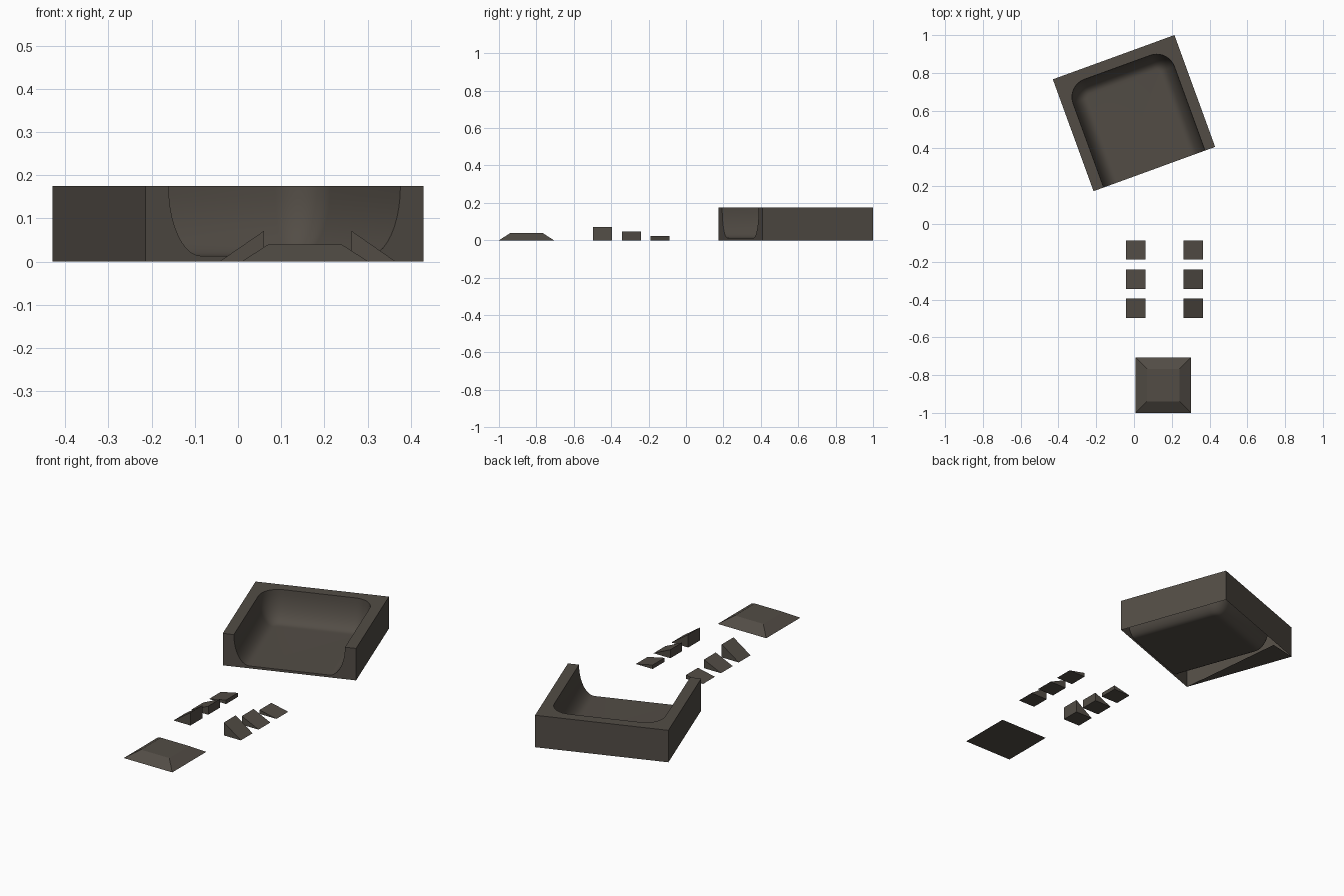
import bpy, bmesh, math
from mathutils import Matrix

if "Cube" in bpy.data.objects:
    bpy.data.objects.remove(bpy.data.objects["Cube"])

mat = bpy.data.materials.new("dark_concrete")
mat.diffuse_color = (0.085, 0.073, 0.06, 1)
mat.use_nodes = True
mat.node_tree.nodes["Principled BSDF"].inputs["Base Color"].default_value = mat.diffuse_color


def make(name, bm, smooth=False):
    bmesh.ops.recalc_face_normals(bm, faces=bm.faces)
    me = bpy.data.meshes.new(name)
    bm.to_mesh(me)
    bm.free()
    ob = bpy.data.objects.new(name, me)
    bpy.context.collection.objects.link(ob)
    me.materials.append(mat)
    if smooth:
        bpy.ops.object.select_all(action='DESELECT')
        ob.select_set(True)
        bpy.context.view_layer.objects.active = ob
        bpy.ops.object.shade_smooth_by_angle(angle=math.radians(35))
    return ob


# Bowl block: half width, half depth, height, rim, floor level, corner radius
W, D, H, RIM, FLOOR, R = 0.3425, 0.315, 0.175, 0.057, 0.013, 0.1
SPAN = 0.08  # horizontal reach of the curved transition


def u_path(t):
    """Open-front U outline with rounded back corners, moved inward by t."""
    a, b, r = W - RIM, D - RIM, R - t
    cx, cy = a - R, b - R
    arc = [math.radians(10 * i) for i in range(10)]
    right = [(a - t, -D)] + [(cx + r * math.cos(q), cy + r * math.sin(q)) for q in arc]
    return right + [(-x, y) for x, y in reversed(right)]


bm = bmesh.new()
rows = []
for k in range(11):
    q = math.pi / 2 * k / 10
    t = SPAN * (1 - math.cos(q))
    z = H - (H - FLOOR) * math.sin(q)
    rows.append([bm.verts.new((x, y, z)) for x, y in u_path(t)])
# curved walls and floor
for a, b in zip(rows, rows[1:]):
    for i in range(len(a) - 1):
        bm.faces.new((a[i], a[i + 1], b[i + 1], b[i]))
bm.faces.new(rows[-1])
# outer shell: front-right, back-right, back-left, front-left
corners = [(W, -D), (W, D), (-W, D), (-W, -D)]
low = [bm.verts.new((x, y, 0)) for x, y in corners]
top = [bm.verts.new((x, y, H)) for x, y in corners]
for i in range(3):
    bm.faces.new((low[i], low[i + 1], top[i + 1], top[i]))
bm.faces.new(top + rows[0][::-1])
# open front face following the bowl section
bm.faces.new([low[0], top[0]] + [r[0] for r in rows]
             + [r[-1] for r in reversed(rows)] + [top[3], low[3]])
# partial underside
bm.faces.new((low[2], low[3], bm.verts.new((-0.19, D - 0.02, 0))))
bowl = make("bowl_block", bm, True)
bowl.matrix_world = Matrix.Translation((0, 0.587, 0)) @ Matrix.Rotation(math.radians(20), 4, 'Z')


# Wedge ramps: mirrored pairs, high side facing the middle lane
def wedge(name, low_x, high_x, y0, y1, h):
    bm = bmesh.new()
    ends = [[bm.verts.new(p) for p in ((low_x, y, 0), (high_x, y, 0), (high_x, y, h))]
            for y in (y0, y1)]
    for e in ends:
        bm.faces.new(e)
    for i in range(3):
        j = (i + 1) % 3
        bm.faces.new((ends[0][i], ends[0][j], ends[1][j], ends[1][i]))
    make(name, bm)


for label, y, h in (("small", -0.138, 0.022), ("medium", -0.292, 0.047), ("large", -0.446, 0.071)):
    wedge(label + "_wedge_left", -0.043, 0.06, y - 0.051, y + 0.051, h)
    wedge(label + "_wedge_right", 0.365, 0.263, y - 0.051, y + 0.051, h)

# Low truncated pyramid
bm = bmesh.new()
bmesh.ops.create_cube(bm, size=1)
for v in bm.verts:
    is_top = v.co.z > 0
    s = 0.172 if is_top else 0.294
    v.co = (0.155 + v.co.x * s, -0.853 + v.co.y * s, 0.039 if is_top else 0)
make("pyramid_platform", bm)
